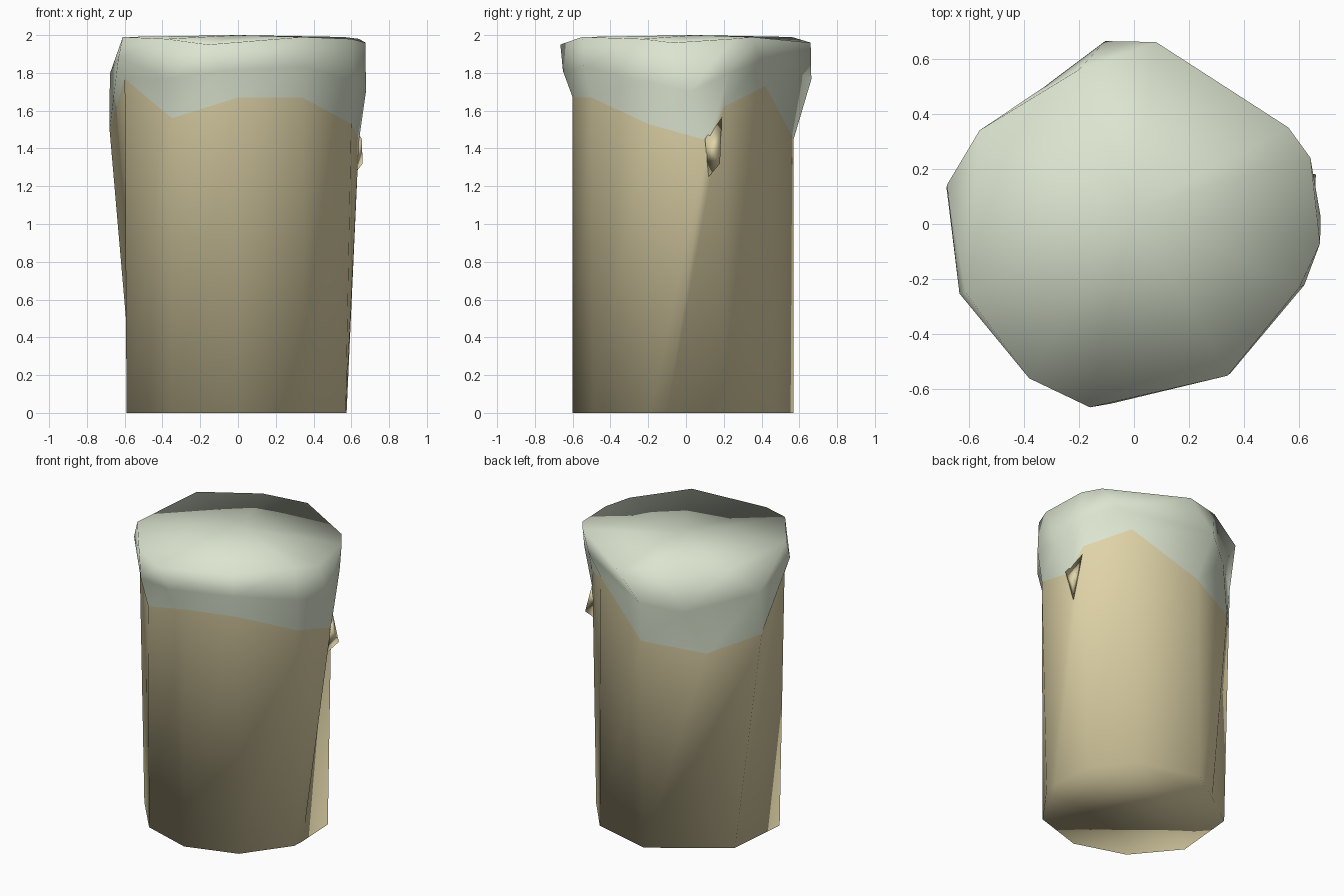
import bpy
import bmesh
from mathutils import Vector

cube = bpy.data.objects.get("Cube")
if cube:
    bpy.data.objects.remove(cube, do_unlink=True)


def make_material(name, colour):
    material = bpy.data.materials.new(name)
    material.use_nodes = True
    material.diffuse_color = colour
    material.node_tree.nodes["Principled BSDF"].inputs["Base Color"].default_value = colour
    return material


def finish(bm, name, materials):
    """Turn a bmesh into a smooth shaded object."""
    bmesh.ops.recalc_face_normals(bm, faces=bm.faces[:])
    for face in bm.faces:
        face.smooth = True
    mesh = bpy.data.meshes.new(name)
    bm.to_mesh(mesh)
    bm.free()
    for material in materials:
        mesh.materials.append(material)
    obj = bpy.data.objects.new(name, mesh)
    bpy.context.collection.objects.link(obj)
    return obj


def add_ring(bm, points):
    return [bm.verts.new(point) for point in points]


def bridge(bm, lower, upper, material_index):
    """Join two rings of equal length with a band of quads."""
    count = len(lower)
    for i in range(count):
        j = (i + 1) % count
        face = bm.faces.new((lower[i], lower[j], upper[j], upper[i]))
        face.material_index = material_index


amber = make_material("pale amber", (0.745, 0.658, 0.392, 1))
cream = make_material("foam cream", (0.716, 0.783, 0.631, 1))
AMBER, CREAM = range(2)

# Cross-sections, counter-clockwise from the front
base_outline = [
    (0, -.6), (.35, -.49), (.57, -.19), (.575, -.1), (.56, .2), (.35, .46),
    (-.07, .57), (-.3, .42), (-.55, .24), (-.59, -.2), (-.35, -.49)]
foam_edge = [
    (0, -.6, 1.67), (.34, -.5, 1.67), (.6, -.2, 1.53), (.64, .12, 1.44),
    (.59, .2, 1.62), (.37, .42, 1.73), (-.05, .57, 1.45), (-.44, .4, 1.4),
    (-.68, .13, 1.5), (-.6, -.24, 1.77), (-.35, -.5, 1.56)]
foam_rim = [
    (-.16, -.665, 1.95), (.34, -.55, 1.99), (.6, -.23, 1.98), (.675, -.07, 1.96),
    (.64, .24, 1.98), (.56, .35, 1.99), (.08, .66, 1.96), (-.2, .56, 1.99),
    (-.56, .34, 1.99), (-.61, -.25, 1.99), (-.38, -.56, 1.98)]

# Foam bulge halfway up, with lumps at the back and on one side
BULGE = 1.03
lumps = {6: Vector((-.12, .03, .06)), 8: Vector((-.04, -.1, .05)),
         9: Vector((-.01, 0, 0))}
foam_belly = []
for i, (edge, rim) in enumerate(zip(foam_edge, foam_rim)):
    middle = Vector(edge).lerp(Vector(rim), 0.5)
    middle.x *= BULGE
    middle.y *= BULGE
    foam_belly.append(middle + lumps.get(i, Vector()))

# Drink and its foam: one continuous smooth skin
bm = bmesh.new()
base = add_ring(bm, [(x, y, 0) for x, y in base_outline])
edge = add_ring(bm, foam_edge)
belly = add_ring(bm, foam_belly)
rim = add_ring(bm, foam_rim)
bridge(bm, base, edge, AMBER)
bridge(bm, edge, belly, CREAM)
bridge(bm, belly, rim, CREAM)

# Closed bottom and gently domed top
bm.faces.new(base[::-1]).material_index = AMBER
crown = bm.verts.new((0, .05, 2))
for i, vert in enumerate(rim):
    face = bm.faces.new((vert, rim[(i + 1) % len(rim)], crown))
    face.material_index = CREAM
finish(bm, "drink_with_foam", [amber, cream])

# Small drip hanging below the foam edge
bm = bmesh.new()
add_ring(bm, [(.655, .1, 1.45), (.66, .18, 1.32), (.605, .12, 1.25), (.585, .19, 1.58)])
bmesh.ops.convex_hull(bm, input=bm.verts[:])
finish(bm, "side_drip", [amber])
